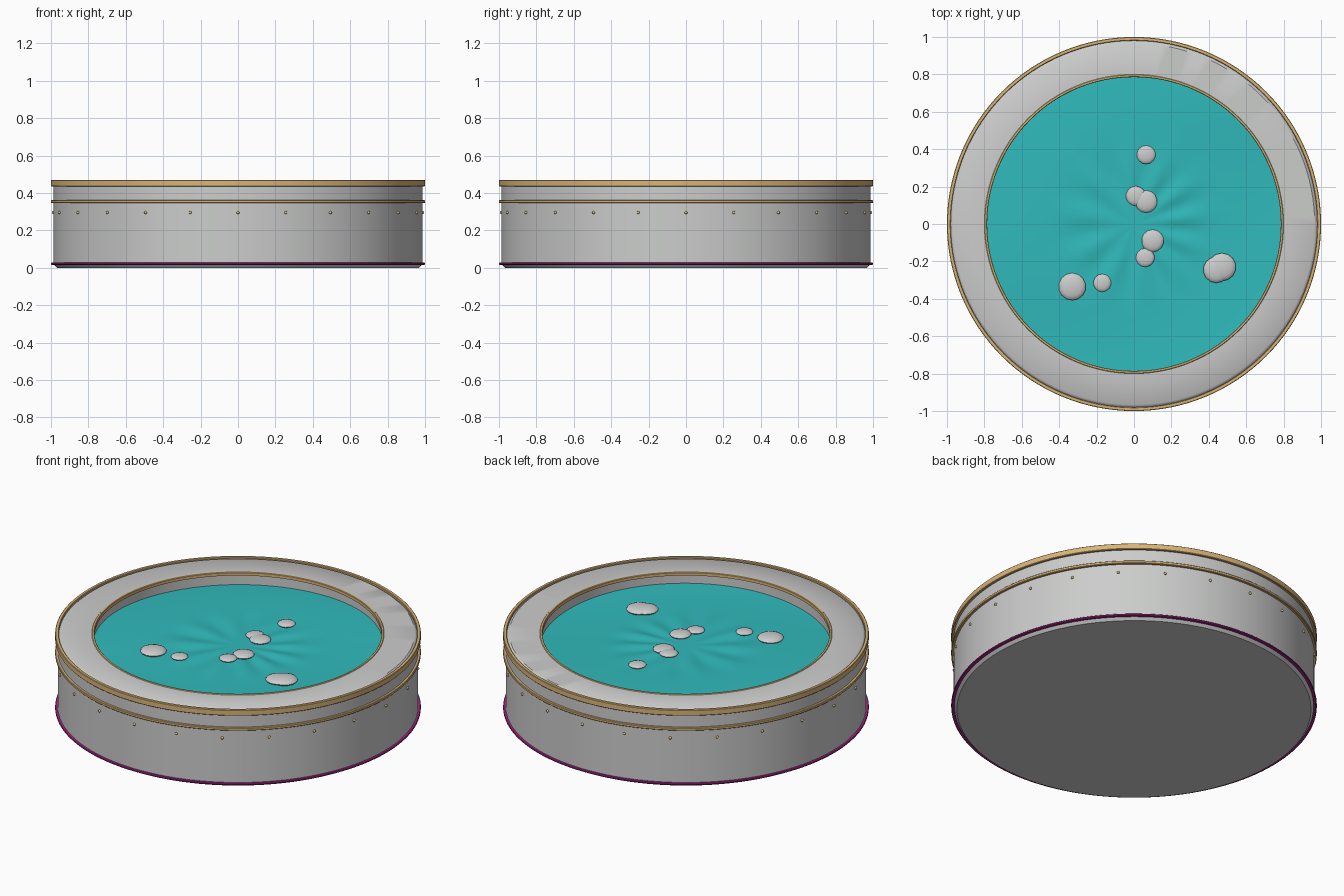
import bpy
import bmesh
import math
from mathutils import Matrix

default_cube = bpy.data.objects.get("Cube")
if default_cube:
    bpy.data.objects.remove(default_cube, do_unlink=True)

SEGMENTS = 128
WATER_LEVEL = 0.395
POOL_RADIUS = 0.79


def make_material(name, color):
    material = bpy.data.materials.new(name)
    material.use_nodes = True
    rgba = (*color, 1.0)
    material.diffuse_color = rgba
    material.node_tree.nodes["Principled BSDF"].inputs["Base Color"].default_value = rgba
    return material


grey = make_material("pale grey", (0.6, 0.61, 0.6))
gold = make_material("warm gold", (0.7, 0.46, 0.19))
teal = make_material("teal water", (0.03, 0.49, 0.5))
magenta = make_material("magenta trim", (0.4, 0.02, 0.25))


def finish(name, bm, material, angle=35):
    """Turn a bmesh into a shaded object with one material."""
    bmesh.ops.remove_doubles(bm, verts=bm.verts, dist=0.00001)
    bmesh.ops.recalc_face_normals(bm, faces=bm.faces)
    mesh = bpy.data.meshes.new(name)
    bm.to_mesh(mesh)
    bm.free()
    mesh.materials.append(material)
    obj = bpy.data.objects.new(name, mesh)
    bpy.context.collection.objects.link(obj)
    bpy.ops.object.select_all(action="DESELECT")
    obj.select_set(True)
    bpy.context.view_layer.objects.active = obj
    bpy.ops.object.shade_smooth_by_angle(angle=math.radians(angle))
    return obj


def lathe(name, profile, material, closed=True):
    """Revolve (radius, height) points about the vertical axis."""
    bm = bmesh.new()
    verts = [bm.verts.new((r, 0, z)) for r, z in profile]
    pairs = list(zip(verts, verts[1:]))
    if closed:
        pairs.append((verts[-1], verts[0]))
    edges = [bm.edges.new(pair) for pair in pairs]
    bmesh.ops.spin(bm, geom=verts + edges, cent=(0, 0, 0), axis=(0, 0, 1),
                   angle=math.tau, steps=SEGMENTS, use_duplicate=False)
    return finish(name, bm, material)


def band(name, inner, outer, low, high, material, bevel=0.003):
    """A ring with a bevelled rectangular section."""
    b = bevel
    return lathe(name, [
        (inner, low), (outer - b, low), (outer, low + b),
        (outer, high - b), (outer - b, high), (inner + b, high), (inner, high - b),
    ], material)


# Tub shell: chamfered foot, straight wall, flat deck and sunken basin
lathe("tub_shell", [
    (0, 0), (0.968, 0), (0.986, 0.02), (0.986, 0.45), (0.976, 0.46), (0.966, 0.467),
    (0.795, 0.467), (0.795, 0.06), (0, 0.06),
], grey, closed=False)

# Trim rings
band("top_trim", 0.98, 1.0, 0.435, 0.47, gold)
band("middle_trim", 0.98, 1.0, 0.345, 0.362, gold)
band("inner_rim_trim", 0.785, 0.8, 0.45, 0.47, gold)
band("base_trim", 0.98, 1.0, 0.016, 0.027, magenta)

# Studs around the wall
bm = bmesh.new()
for i in range(24):
    turn = Matrix.Rotation(i * math.tau / 24, 4, "Z")
    bmesh.ops.create_uvsphere(bm, u_segments=10, v_segments=6, radius=0.008,
                              matrix=turn @ Matrix.Translation((0.988, 0, 0.295)))
finish("wall_studs", bm, gold)


# Water surface: gentle swell with a fan of ripples round the middle
def water_height(r, a):
    x, y = r * math.cos(a), r * math.sin(a)
    swell = 0.006 * math.sin(4 * y - 3 * x) + 0.003 * math.cos(7 * r + a)
    fan = 0.005 * math.sin(11 * a + 2 * math.sin(a)) * math.exp(-((r - 0.28) / 0.12) ** 2)
    return WATER_LEVEL + swell * r / POOL_RADIUS + fan


RINGS = 32
bm = bmesh.new()
rows = []
for i in range(1, RINGS + 1):
    r = 0.795 * i / RINGS
    row = []
    for j in range(SEGMENTS):
        a = math.tau * j / SEGMENTS
        row.append(bm.verts.new((r * math.cos(a), r * math.sin(a), water_height(r, a))))
    rows.append(row)
centre = bm.verts.new((0, 0, WATER_LEVEL))
for j in range(SEGMENTS):
    k = (j + 1) % SEGMENTS
    bm.faces.new((centre, rows[0][j], rows[0][k]))
    for lower, upper in zip(rows, rows[1:]):
        bm.faces.new((lower[j], upper[j], upper[k], lower[k]))
finish("water_surface", bm, teal, angle=60)

# Flattened bubbles floating on the water: x, y, radius
bubbles = [
    (0.065, 0.37, 0.05), (0.01, 0.15, 0.053), (0.065, 0.12, 0.06),
    (0.1, -0.09, 0.06), (0.06, -0.18, 0.05), (-0.33, -0.335, 0.073),
    (-0.17, -0.315, 0.048), (0.47, -0.23, 0.075), (0.44, -0.245, 0.07),
]
for number, (x, y, radius) in enumerate(bubbles, 1):
    bm = bmesh.new()
    place = Matrix.Translation((x, y, 0.403)) @ Matrix.Diagonal((1, 1, 0.27, 1))
    bmesh.ops.create_uvsphere(bm, u_segments=14, v_segments=8, radius=radius, matrix=place)
    finish(f"bubble_{number}", bm, grey, angle=60)
